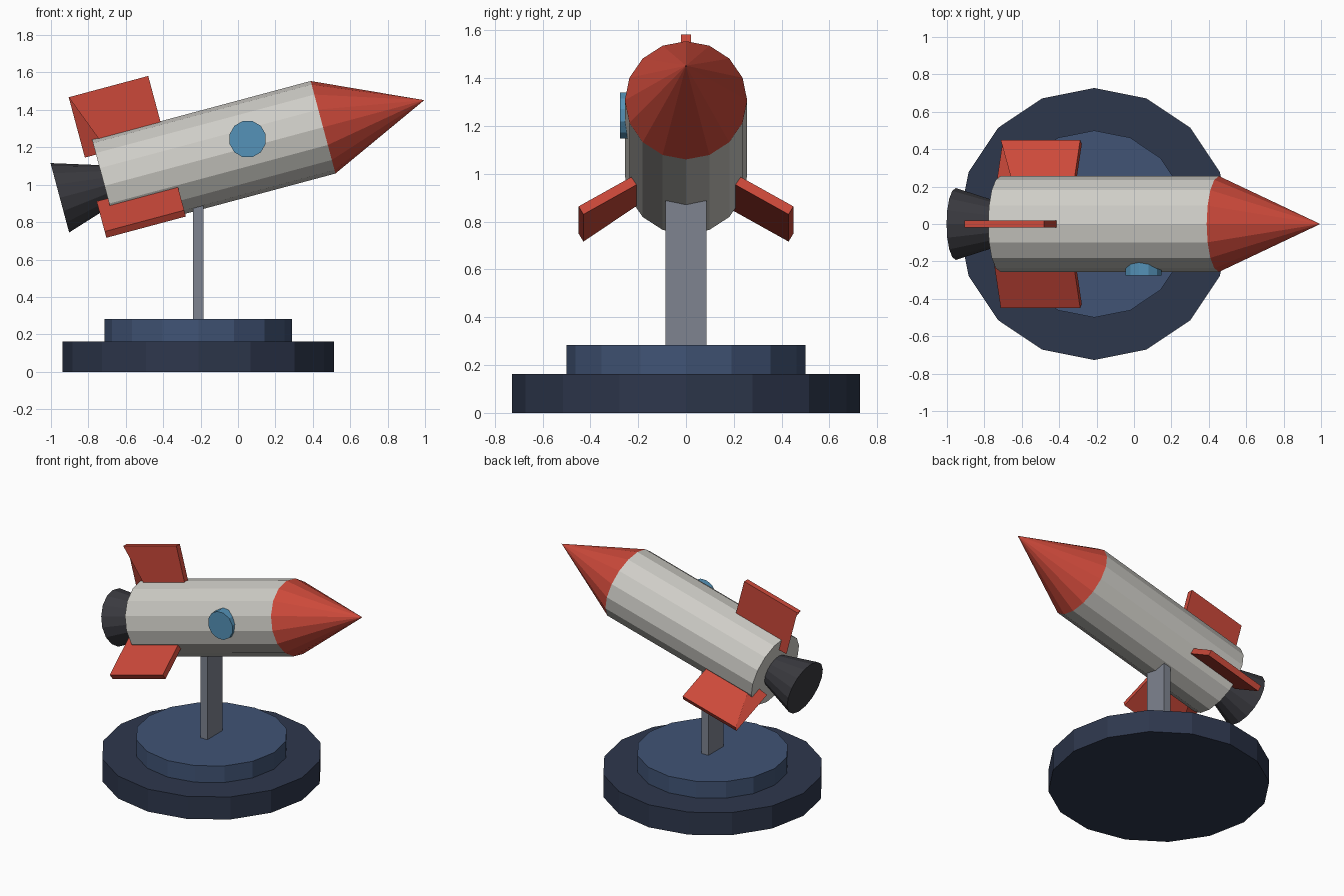
import bpy, bmesh, math
from mathutils import Matrix, Vector

cube = bpy.data.objects.get("Cube")
if cube:
    bpy.data.objects.remove(cube, do_unlink=True)


def material(name, rgb):
    m = bpy.data.materials.new(name)
    m.use_nodes = True
    m.diffuse_color = (*rgb, 1)
    bsdf = next(n for n in m.node_tree.nodes if n.type == 'BSDF_PRINCIPLED')
    bsdf.inputs["Base Color"].default_value = (*rgb, 1)
    return m


RED = material("red paint", (0.60, 0.066, 0.042))
WHITE = material("off white hull", (0.62, 0.61, 0.57))
DARK = material("dark engine metal", (0.042, 0.042, 0.05))
GLASS = material("blue glass", (0.09, 0.29, 0.48))
GREY = material("grey post", (0.21, 0.23, 0.28))
NAVY = material("navy base", (0.027, 0.038, 0.073))
BLUE = material("blue tier", (0.052, 0.088, 0.178))

# Rocket frame: x runs along the hull from its back end, tilted nose-up
ROCKET = Matrix.Translation((-0.714, 0, 0.994)) @ Matrix.Rotation(math.radians(-15), 4, 'Y')
ALONG_X = Matrix.Rotation(math.radians(90), 4, 'Y')
ALONG_Y = Matrix.Rotation(math.radians(90), 4, 'X')


def finish(name, bm, mat, matrix):
    bmesh.ops.recalc_face_normals(bm, faces=bm.faces)
    mesh = bpy.data.meshes.new(name)
    bm.to_mesh(mesh)
    bm.free()
    mesh.materials.append(mat)
    obj = bpy.data.objects.new(name, mesh)
    obj.matrix_world = matrix
    bpy.context.collection.objects.link(obj)
    return obj


def cone(name, mat, start, end, r1, r2, matrix, sides=16):
    """Flat-sided frustum along local z from start to end."""
    bm = bmesh.new()
    bmesh.ops.create_cone(bm, cap_ends=True, segments=sides, radius1=r1, radius2=r2,
                          depth=end - start,
                          matrix=Matrix.Translation((0, 0, (start + end) / 2)))
    return finish(name, bm, mat, matrix)


def box(name, mat, low, high, matrix, edit=None):
    low, high = Vector(low), Vector(high)
    bm = bmesh.new()
    bmesh.ops.create_cube(bm, size=1)
    for v in bm.verts:
        v.co = (low + high) / 2 + v.co * (high - low)
        if edit:
            edit(v.co)
    return finish(name, bm, mat, matrix)


# Display stand
STAND = Matrix.Translation((-0.2125, 0, 0))
cone("base_plate", NAVY, 0, 0.163, 0.727, 0.727, STAND)
cone("base_tier", BLUE, 0.163, 0.283, 0.5, 0.5, STAND)
box("post", GREY, (-0.027, -0.086, 0.28), (0.027, 0.086, 0.95), STAND)

# Hull, nose and engine
LENGTH = 1.21
HULL = ROCKET @ ALONG_X
cone("hull", WHITE, 0, LENGTH, 0.256, 0.256, HULL)
cone("nose_cone", RED, LENGTH, LENGTH + 0.56, 0.256, 0, HULL)
cone("engine_nozzle", DARK, -0.247, 0, 0.192, 0.115, HULL)

# Porthole on the front side
cone("porthole", GLASS, 0.18, 0.275, 0.1, 0.1,
     ROCKET @ Matrix.Translation((0.804, 0, 0.0435)) @ ALONG_Y, sides=12)


# Three fins, each with one rear inner corner swept forward
def sweep(co):
    if co.x < 0 and co.y < 0 and co.z < 0.3:
        co.x += 0.127


for name, angle in (("top_fin", 0), ("left_fin", 120), ("right_fin", 240)):
    turn = Matrix.Rotation(math.radians(angle), 4, 'X')
    box(name, RED, (-0.062, -0.02, 0.173), (0.378, 0.02, 0.507), ROCKET @ turn, sweep)
